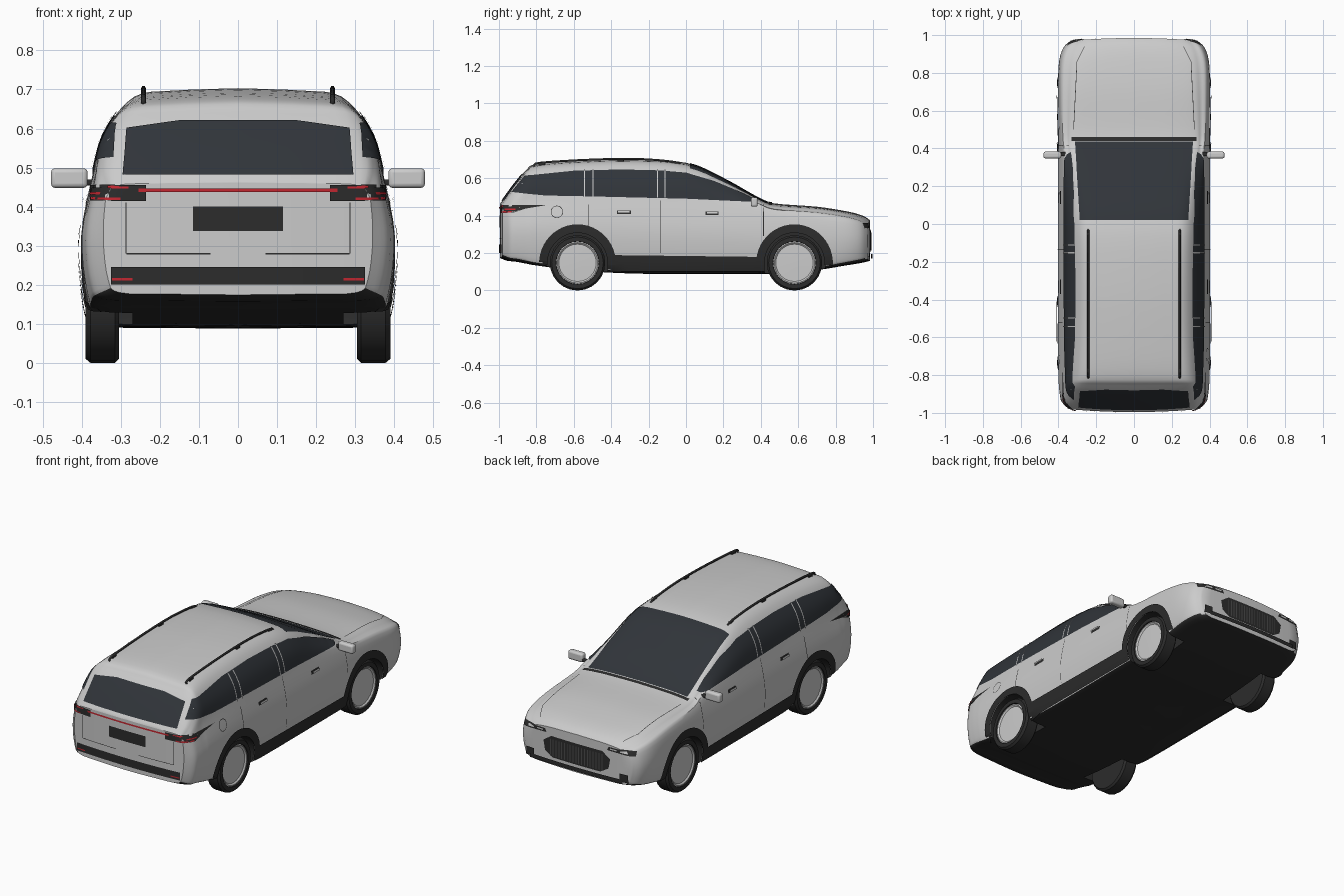
import bpy, bmesh, math
from mathutils import Vector
from mathutils.bvhtree import BVHTree

if "Cube" in bpy.data.objects:
    bpy.data.objects.remove(bpy.data.objects["Cube"])


def material(name, r, g, b):
    m = bpy.data.materials.new(name)
    m.diffuse_color = (r, g, b, 1)
    m.use_nodes = True
    m.node_tree.nodes["Principled BSDF"].inputs["Base Color"].default_value = m.diffuse_color
    return m


PAINT = material("paint", .62, .62, .61)
DARK = material("dark_trim", .025, .025, .025)
GLASS = material("glass", .03, .035, .042)
RED = material("red_light", .55, .02, .03)
SILVER = material("silver", .7, .7, .7)


def finish(name, bm, *mats):
    me = bpy.data.meshes.new(name)
    bm.to_mesh(me)
    bm.free()
    ob = bpy.data.objects.new(name, me)
    bpy.context.collection.objects.link(ob)
    for m in mats:
        me.materials.append(m)
    return ob


def smooth_path(pts, n):
    """Catmull-Rom through tuples of any length."""
    out = []
    for i in range(len(pts) - 1):
        a, b, c, d = pts[max(i - 1, 0)], pts[i], pts[i + 1], pts[min(i + 2, len(pts) - 1)]
        for k in range(n):
            t = k / n
            out.append(tuple(.5 * (2 * q + (r - p) * t + (2 * p - 5 * q + 4 * r - s) * t * t
                                   + (3 * q - p - 3 * r + s) * t ** 3) for p, q, r, s in zip(a, b, c, d)))
    return out + [tuple(pts[-1])]


# Body stations: y, bottom z, max half width, belt z, belt half width, roof edge half width, roof edge z, top z
STATIONS = [
    (-.975, .18, .345, .41, .34, .31, .455, .462), (-.94, .165, .383, .43, .365, .315, .505, .517),
    (-.90, .16, .393, .45, .37, .31, .56, .577), (-.85, .15, .398, .47, .367, .30, .625, .642),
    (-.80, .14, .40, .48, .367, .285, .655, .677), (-.6, .115, .402, .49, .37, .27, .673, .695),
    (-.3, .097, .402, .49, .37, .265, .682, .703), (0, .095, .402, .485, .37, .275, .662, .683),
    (.2, .095, .402, .475, .37, .29, .58, .598), (.38, .095, .402, .45, .375, .315, .485, .498),
    (.47, .095, .402, .42, .383, .32, .452, .466), (.7, .115, .402, .40, .388, .31, .437, .448),
    (.85, .14, .398, .38, .383, .30, .412, .424), (.93, .155, .375, .36, .357, .28, .385, .4),
    (.965, .165, .335, .335, .32, .25, .362, .375)]


def section(s):
    y, zb, wm, zl, wl, wr, zr, zt = s
    h = zr - zl
    ctrl = [(0, zb - .006), (wm * .5, zb - .004), (wm * .88, zb), (wm * .965, zb + .035),
            (wm, .5 * (zb + zl) + .02), (wl, zl), (wl + .5 * (wr - wl) + .11 * h, zl + .55 * h),
            (wr, zr), (wr * .62, zr + .72 * (zt - zr)), (0, zt)]
    return y, smooth_path(ctrl, 4)


# Body shell: loft of the sections, with grid caps and bowed ends
bm = bmesh.new()
secs = [section(s) for s in smooth_path(STATIONS, 4)]
rings = []
for y, half in secs:
    pts = half + [(-x, z) for x, z in half[-2:0:-1]]
    rings.append([bm.verts.new((x, y, z)) for x, z in pts])
for r0, r1 in zip(rings, rings[1:]):
    for i in range(len(r0)):
        j = (i + 1) % len(r0)
        bm.faces.new((r0[i], r0[j], r1[j], r1[i]))
for y, half in (secs[0], secs[-1]):
    rows = [[bm.verts.new((x * (k / 6 - 1), y, z)) for k in range(13)] for x, z in half]
    for a, b in zip(rows, rows[1:]):
        for k in range(12):
            bm.faces.new((a[k], a[k + 1], b[k + 1], b[k]))
bmesh.ops.remove_doubles(bm, verts=bm.verts, dist=1e-5)
for v in bm.verts:
    ramp = max(0, abs(v.co.y) - .8) / .17
    v.co.y += math.copysign(.02 * ramp * (1 - (v.co.x / .4) ** 2), v.co.y)
bmesh.ops.recalc_face_normals(bm, faces=bm.faces)
for f in bm.faces:
    f.material_index = int(f.normal.z < -.45 and f.calc_center_median().z < .2)
skin = BVHTree.FromBMesh(bm)
body = finish("body", bm, PAINT, DARK)

VIEWS = {"side": (lambda a, b: (2, a, b), (-1, 0, 0)), "rear": (lambda a, b: (a, -3, b), (0, 1, 0)),
         "front": (lambda a, b: (a, 3, b), (0, -1, 0)), "top": (lambda a, b: (a, b, 3), (0, 0, -1))}


def panel(name, polys, view, mat, off=.004, mirror=False):
    """Project flat outlines on the body skin."""
    place, d = VIEWS[view]
    d = Vector(d)
    bm = bmesh.new()
    for p in polys:
        bm.faces.new([bm.verts.new((a, b, 0)) for a, b in p])
    for ax in (0, 1):
        vals = [v.co[ax] for v in bm.verts]
        n = int((max(vals) - min(vals)) / .022)
        for k in range(1, n + 1):
            co, no = Vector(), Vector()
            co[ax], no[ax] = min(vals) + k * .022, 1
            bmesh.ops.bisect_plane(bm, geom=bm.verts[:] + bm.edges[:] + bm.faces[:], plane_co=co, plane_no=no)
    lost = []
    for v in bm.verts:
        hit, nrm, _, _ = skin.ray_cast(Vector(place(v.co.x, v.co.y)), d)
        if hit is None:
            lost.append(v)
        else:
            v.co = hit + nrm * off
    bmesh.ops.delete(bm, geom=lost, context='VERTS')
    bm.normal_update()
    bmesh.ops.reverse_faces(bm, faces=[f for f in bm.faces if f.normal.dot(d) > 0])
    if mirror:
        new = bmesh.ops.duplicate(bm, geom=bm.verts[:] + bm.edges[:] + bm.faces[:])["geom"]
        for v in new:
            if isinstance(v, bmesh.types.BMVert):
                v.co.x *= -1
        bmesh.ops.reverse_faces(bm, faces=[f for f in new if isinstance(f, bmesh.types.BMFace)])
    return finish(name, bm, mat)


def rect(a0, a1, b0, b1):
    return [(a0, b0), (a1, b0), (a1, b1), (a0, b1)]


def arc(cy, cz, r0, r1, a0, a1, n):
    p = [math.radians(a0 + (a1 - a0) * i / n) for i in range(n + 1)]
    at = lambda r, t: (cy + r * math.cos(t), cz + r * math.sin(t))
    return [[at(r0, s), at(r1, s), at(r1, t), at(r0, t)] for s, t in zip(p, p[1:])]


# Glass
panel("side_windows", [[(-.93, .525), (-.75, .507), (-.5, .502), (.0, .49), (.37, .472), (.38, .48), (.3, .52),
                        (.15, .583), (.0, .628), (-.14, .64), (-.35, .645), (-.6, .638), (-.86, .612)]],
      "side", GLASS, mirror=True)
panel("window_pillars", [rect(y, y + .006, .495, .642) for y in (-.545, -.5, -.155, -.115)], "side", SILVER, .007, True)
panel("windshield", [[(-.312, .435), (-.285, .02), (.285, .02), (.312, .435)]], "top", GLASS)
panel("cowl", [rect(-.33, .33, .44, .46)], "top", DARK)
panel("rear_window", [[(-.295, .48), (.295, .48), (.285, .6), (.15, .619), (-.15, .619), (-.285, .6)]], "rear", GLASS)

# Side trim
panel("rocker_trim", [[(-.42, .105), (.42, .105), (.42, .18), (-.42, .19)]], "side", DARK, .006, True)
panel("wheel_arches", arc(-.58, .148, .16, .205, -3, 183, 24) + arc(.58, .148, .16, .205, -3, 183, 24),
      "side", DARK, .007, True)
panel("door_handles", [rect(-.365, -.3, .412, .424), rect(.11, .17, .407, .419)], "side", SILVER, .012, True)
panel("handle_shadows", [rect(-.37, -.295, .408, .428), rect(.105, .175, .403, .423)], "side", DARK, .003, True)
panel("door_seams", [rect(-.522, -.518, .34, .46), rect(-.137, -.134, .2, .48), rect(.413, .416, .29, .46)],
      "side", DARK, .002, True)
panel("fuel_flap_seam", arc(-.69, .42, .03, .033, 0, 360, 20), "side", DARK, .003)
panel("hood_seam", [[(.318, .5), (.321, .5), (.303, .86), (.3, .86)], [(.3, .86), (.303, .86), (.263, .94), (.26, .94)]],
      "top", DARK, .002, True)

# Rear details
panel("tail_lamps", [rect(.235, .375, .415, .455)], "rear", DARK, .004, True)
panel("tail_lamp_strips", [rect(.3, .372, .417, .423), rect(.28, .33, .447, .452)], "rear", RED, .006, True)
panel("light_bar", [rect(-.255, .255, .438, .447)], "rear", RED, .005)
panel("side_tail_lamps", [[(-.975, .415), (-.9, .425), (-.91, .448), (-.96, .448)]], "side", DARK, .005, True)
panel("side_lamp_strip", [rect(-.965, -.91, .43, .436)], "side", RED, .007, True)
panel("plate_recess", [rect(-.115, .115, .338, .4)], "rear", DARK, .003)
panel("tailgate_seam", [rect(.285, .288, .28, .41), rect(.07, .285, .278, .281)], "rear", DARK, .002, True)
panel("rear_bumper_bar", [rect(-.325, .325, .2, .245)], "rear", DARK, .004)
panel("rear_reflectors", [rect(.27, .322, .211, .217)], "rear", RED, .006, True)

# Front details
panel("grille", [[(-.2, .235), (-.15, .205), (.15, .205), (.2, .235), (.21, .29), (.16, .325), (-.16, .325), (-.21, .29)]],
      "front", DARK)
panel("grille_slats", [rect(x * .018 - .003, x * .018 + .003, .215, .31) for x in range(-9, 10)], "front",
      material("slat", .07, .07, .07), .008)
panel("headlamps", [[(.19, .338), (.35, .332), (.35, .358), (.2, .358)]], "front", DARK, .004, True)
panel("headlamp_leds", [rect(.21, .25, .345, .352), rect(.27, .31, .343, .351)], "front", SILVER, .006, True)
panel("front_splitter", [rect(-.29, .29, .172, .195)], "front", DARK, .014)
panel("front_vents", [rect(.27, .32, .18, .225)], "front", DARK, .008, True)


# Wheels: lathed around the axle
def lathe(name, profile, y, side, mat, n=24):
    bm = bmesh.new()
    rs = [[bm.verts.new((side * x, y + r * math.cos(2 * math.pi * k / n), .148 + r * math.sin(2 * math.pi * k / n)))
           for k in range(n)] for x, r in profile]
    for a, b in zip(rs, rs[1:]):
        for k in range(n):
            bm.faces.new((a[k], a[(k + 1) % n], b[(k + 1) % n], b[k]))
    bm.faces.new(rs[0])
    bm.faces.new(rs[-1])
    bmesh.ops.recalc_face_normals(bm, faces=bm.faces)
    return finish(name, bm, mat)


for y, end in ((-.58, "rear"), (.58, "front")):
    for side in (-1, 1):
        # Wheel well cut, lined in dark
        cut = lathe("well_cutter", [(.27, .166), (.55, .166)], y, side, PAINT, 40)
        cut.data.materials.append(DARK)
        for f in cut.data.polygons:
            f.material_index = 1
        mod = body.modifiers.new("well", 'BOOLEAN')
        mod.operation, mod.object, mod.solver = 'DIFFERENCE', cut, 'EXACT'
        bpy.context.view_layer.objects.active = body
        bpy.ops.object.modifier_apply(modifier="well")
        bpy.data.objects.remove(cut)
        lathe(end + "_tyre", [(.305, .11), (.305, .138), (.315, .148), (.378, .148), (.39, .138), (.39, .115), (.375, .112)],
              y, side, DARK)
        lathe(end + "_rim", [(.36, .115), (.383, .115), (.385, .108), (.378, .1), (.38, .03)], y, side, SILVER)

for side in (-1, 1):
    # Roof rails with feet
    cu = bpy.data.curves.new("roof_rail", 'CURVE')
    cu.dimensions, cu.bevel_depth, cu.bevel_resolution = '3D', .006, 1
    cu.use_fill_caps = True
    pts = smooth_path([(-.81, .664), (-.78, .683), (-.5, .7), (-.25, .703), (-.06, .687), (-.03, .668)], 4)
    sp = cu.splines.new('POLY')
    sp.points.add(len(pts) - 1)
    for p, (y, z) in zip(sp.points, pts):
        p.co = (side * .242, y, z, 1)
    rail = bpy.data.objects.new("roof_rail", cu)
    bpy.context.collection.objects.link(rail)
    cu.materials.append(DARK)
    # Mirrors and rail feet as bevelled blocks
    for name, loc, size, mat in (("mirror", (.432, .365, .473), (.094, .036, .05), SILVER),
                                 ("mirror_arm", (.385, .37, .462), (.05, .022, .016), DARK),
                                 ("rail_foot", (.242, -.35, .688), (.012, .035, .028), DARK),
                                 ("rail_foot", (.242, -.77, .672), (.012, .035, .03), DARK),
                                 ("rail_foot", (.242, -.06, .674), (.012, .035, .03), DARK)):
        bpy.ops.mesh.primitive_cube_add(size=1, location=(side * loc[0], loc[1], loc[2]))
        ob = bpy.context.object
        ob.name, ob.scale = name, size
        bpy.ops.object.transform_apply(location=False, scale=True)
        b = ob.modifiers.new("round", 'BEVEL')
        b.width, b.segments = min(size) * .3, 3
        ob.data.materials.append(mat)

# Smooth shading with sharp edges kept
for ob in bpy.data.objects:
    ob.select_set(ob.type == 'MESH')
bpy.context.view_layer.objects.active = body
bpy.ops.object.shade_smooth_by_angle(angle=math.radians(35))
